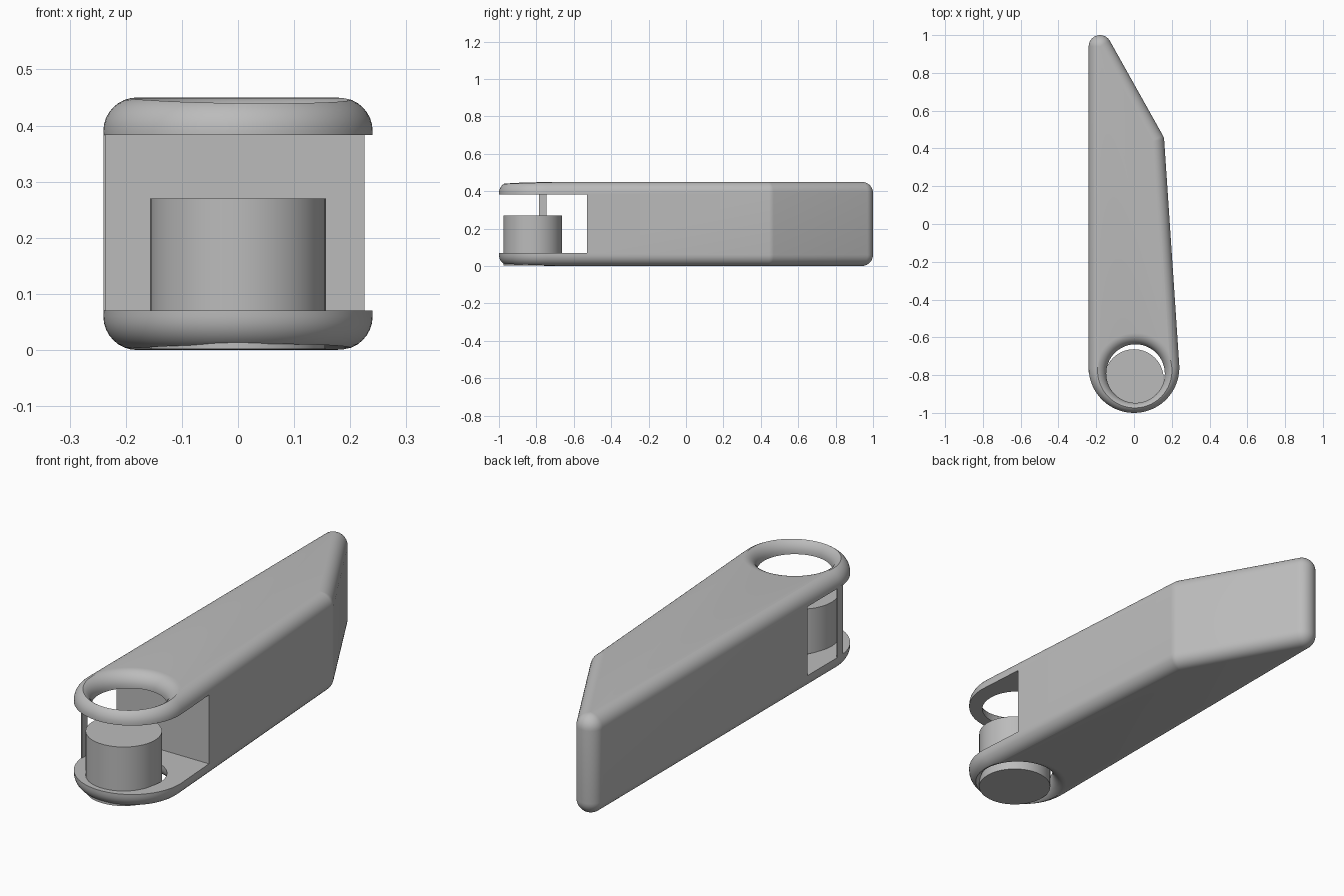
import bpy, bmesh
from math import sin, cos, radians, pi

if "Cube" in bpy.data.objects:
    bpy.data.objects.remove(bpy.data.objects["Cube"], do_unlink=True)

FILLET, HEIGHT = 0.06, 0.45
SLOT_LOW, SLOT_HIGH, SLOT_BACK = 0.07, 0.383, -0.53
STEPS = 8

grey = bpy.data.materials.new("mid grey")
grey.use_nodes = True
colour = (0.5, 0.5, 0.5, 1)
grey.diffuse_color = colour
grey.node_tree.nodes["Principled BSDF"].inputs["Base Color"].default_value = colour


def finish(name, bm):
    bmesh.ops.remove_doubles(bm, verts=bm.verts, dist=0.0001)
    bmesh.ops.recalc_face_normals(bm, faces=bm.faces)
    mesh = bpy.data.meshes.new(name)
    bm.to_mesh(mesh)
    bm.free()
    mesh.materials.append(grey)
    obj = bpy.data.objects.new(name, mesh)
    bpy.context.collection.objects.link(obj)
    return obj


def loft(name, rings):
    """Skin closed rings of points and cap both ends."""
    bm = bmesh.new()
    loops = [[bm.verts.new(p) for p in ring] for ring in rings]
    for a, b in zip(loops, loops[1:]):
        for i in range(len(a)):
            j = (i + 1) % len(a)
            bm.faces.new((a[i], a[j], b[j], b[i]))
    bm.faces.new(loops[0])
    bm.faces.new(loops[-1])
    return finish(name, bm)


def box(name, low, high):
    bm = bmesh.new()
    bmesh.ops.create_cube(bm, size=1)
    for v in bm.verts:
        v.co = [(l + h) / 2 + c * (h - l) for l, h, c in zip(low, high, v.co)]
    return finish(name, bm)


def circle(x, y, z, r, n=72):
    return [(x + r * cos(2 * pi * i / n), y + r * sin(2 * pi * i / n), z) for i in range(n)]


def cut(target, cutter):
    cutter.hide_render = True
    mod = target.modifiers.new("cut", "BOOLEAN")
    mod.operation, mod.solver, mod.object = "DIFFERENCE", "EXACT", cutter
    bpy.context.view_layer.objects.active = target
    bpy.ops.object.modifier_apply(modifier=mod.name)
    bpy.data.objects.remove(cutter, do_unlink=True)


def smooth(obj):
    bpy.ops.object.select_all(action="DESELECT")
    obj.select_set(True)
    bpy.context.view_layer.objects.active = obj
    bpy.ops.object.shade_smooth_by_angle(angle=radians(30))


# Outline corners: centre x, y, inner radius, start and end angle, segments
CORNERS = [(0, -0.76, 0.18, 180, 363.8, 48),
           (0.1, 0.44, 0, 3.8, 29.2, 6),
           (-0.18, 0.94, 0, 29.2, 180, 16)]


def outline(z, grow):
    ring = []
    for x, y, r, start, end, n in CORNERS:
        for i in range(n + 1):
            a = radians(start + (end - start) * i / n)
            ring.append((x + (r + grow) * cos(a), y + (r + grow) * sin(a), z))
    return ring


# Handle body with rounded upper and lower rims
quarter = [pi / 2 * i / STEPS for i in range(STEPS + 1)]
lower = [outline(FILLET * (1 - cos(a)), max(FILLET * sin(a), 0.0005)) for a in quarter]
upper = [outline(HEIGHT - FILLET * (1 - cos(a)), max(FILLET * sin(a), 0.0005))
         for a in reversed(quarter)]
body = loft("handle_body", lower + upper)

# Open slot between the two end rings
cut(body, box("slot_cutter", (-1, -1.2, SLOT_LOW), (1, SLOT_BACK, SLOT_HIGH)))

# Flared round hole through each end ring
HOLE = (0.008, -0.792)
RADIUS = 0.155
flare = [(FILLET * (1 - cos(a)), RADIUS + FILLET * (1 - sin(a))) for a in quarter]
for upside in (False, True):
    profile = [(-0.02, RADIUS + FILLET)] + flare + [(0.15, RADIUS)]
    rings = [circle(*HOLE, HEIGHT - z if upside else z, r) for z, r in profile]
    cut(body, loft("hole_cutter", rings))
smooth(body)

# Thin side post joining the rings
box("side_post", (-0.24, -0.785, SLOT_LOW - 0.005), (-0.235, -0.745, SLOT_HIGH + 0.005))

# Pivot pin standing in the lower ring
pin = loft("pivot_pin", [circle(0, -0.82, z, 0.157) for z in (0.002, 0.27)])
smooth(pin)
